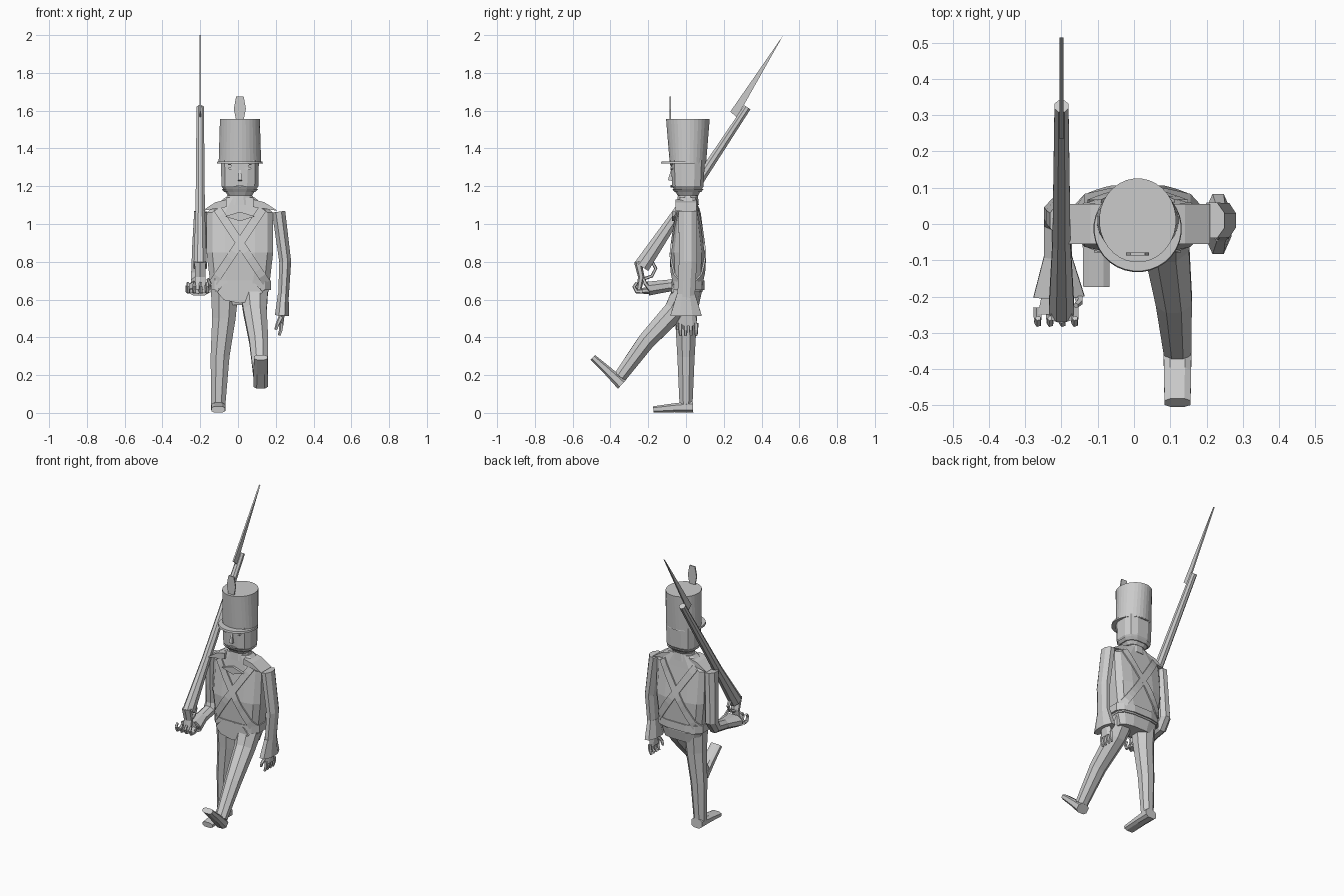
import bpy, bmesh, math
from mathutils import Vector
from mathutils.bvhtree import BVHTree

if "Cube" in bpy.data.objects:
    bpy.data.objects.remove(bpy.data.objects["Cube"], do_unlink=True)

tone = (.6, .6, .6, 1)
grey = bpy.data.materials.new("plain grey")
grey.use_nodes = True
grey.diffuse_color = tone
grey.node_tree.nodes["Principled BSDF"].inputs["Base Color"].default_value = tone

UP, SIDEWAYS, DEPTH = Vector((0, 0, 1)), Vector((1, 0, 0)), Vector((0, 1, 0))
MIDDLE = .01
MUSKET_X = -.2


def finish(name, bm):
    bmesh.ops.recalc_face_normals(bm, faces=bm.faces)
    mesh = bpy.data.meshes.new(name)
    bm.to_mesh(mesh)
    bm.free()
    mesh.materials.append(grey)
    obj = bpy.data.objects.new(name, mesh)
    bpy.context.scene.collection.objects.link(obj)
    return obj


def skin(name, rings, sides, power):
    """Join rings given as (centre, direction, half width, half depth)."""
    bm = bmesh.new()
    loops = []
    for centre, direction, wide, deep in rings:
        depth = direction.cross(SIDEWAYS).normalized()
        width = depth.cross(direction).normalized()
        loop = []
        for k in range(sides):
            angle = math.tau * (k + .5) / sides
            c, s = [math.copysign(abs(v) ** power, v) for v in (math.cos(angle), math.sin(angle))]
            loop.append(bm.verts.new(centre + width * c * wide + depth * s * deep))
        loops.append(loop)
    for lower, upper in zip(loops, loops[1:]):
        for k in range(sides):
            bm.faces.new((lower[k - 1], lower[k], upper[k], upper[k - 1]))
    bm.faces.new(loops[0])
    bm.faces.new(loops[-1])
    return finish(name, bm)


def taper(name, path, start, end, sides=8, power=1):
    """Limb along a path whose (half width, half depth) changes evenly."""
    path = [Vector(p) for p in path]
    last = len(path) - 1
    rings = []
    for i, centre in enumerate(path):
        direction = path[min(i + 1, last)] - path[max(i - 1, 0)]
        size = Vector(start).lerp(Vector(end), i / last)
        rings.append((centre, direction, size.x, size.y))
    return skin(name, rings, sides, power)


def stack(name, layers, sides=12, power=.7, y=MIDDLE):
    """Upright body from layers of (height, half width, half depth)."""
    return skin(name, [(Vector((MIDDLE, y, z)), UP, w, d) for z, w, d in layers], sides, power)


def plate(name, corners, direction, thick):
    """Flat outline given solid thickness along a direction."""
    bm = bmesh.new()
    face = bm.faces.new([bm.verts.new(Vector(c) - direction * thick / 2) for c in corners])
    made = bmesh.ops.extrude_face_region(bm, geom=[face])["geom"]
    verts = [g for g in made if isinstance(g, bmesh.types.BMVert)]
    bmesh.ops.translate(bm, vec=direction * thick, verts=verts)
    return finish(name, bm)


def lozenge(name, x, y, z, wide, tall, sides=4):
    """Small regular patch facing forward."""
    turns = [math.tau * k / sides for k in range(sides)]
    corners = [(x + wide * math.cos(a), y, z + tall * math.sin(a)) for a in turns]
    plate(name, corners, DEPTH, .016)


def fingers(side, knuckle, spread, bends):
    """Four curled fingers, each following the same bends."""
    for i in range(4):
        path = [Vector(knuckle) + spread * i]
        for bend in bends:
            path.append(path[-1] + Vector(bend))
        taper(f"{side}_finger_{i + 1}", path, (.013, .013), (.008, .008), sides=5)


# Coat, skirt, sash, neck and collar
coat = stack("coat", [(.64, .155, .08), (.85, .18, .09), (1.06, .18, .06), (1.14, .08, .05)], power=.6)
stack("coat_skirt", [(.57, .13, .06), (.66, .16, .08)])
stack("waist_sash", [(.65, .17, .09), (.7, .17, .09)])
lozenge("coat_front_flap", MIDDLE, -.07, .64, .12, .06, sides=8)
stack("neck", [(1.1, .06, .05), (1.2, .06, .05)], power=1)
stack("collar", [(1.1, .09, .06), (1.15, .07, .055)], power=1)
lozenge("front_neckcloth", MIDDLE, -.065, 1.04, .08, .025)

# Cross belts hug the coat, front and back
surface = BVHTree.FromObject(coat, bpy.context.evaluated_depsgraph_get())


def belt(name, lean, facing):
    top = Vector((MIDDLE + lean * .12, facing, 1.08))
    bottom = Vector((MIDDLE - lean * .14, facing, .69))
    edge = (bottom - top).cross(DEPTH).normalized() * .022
    bm = bmesh.new()
    rows = []
    steps = 12
    for i in range(steps + 1):
        row = []
        for offset in (-edge, edge):
            spot = top.lerp(bottom, i / steps) + offset
            hit = surface.ray_cast(spot, -DEPTH * facing)[0]
            row += [bm.verts.new(hit + DEPTH * facing * lift) for lift in (.009, -.009)]
        rows.append((row[0], row[1], row[3], row[2]))
    for upper, lower in zip(rows, rows[1:]):
        for k in range(4):
            bm.faces.new((upper[k - 1], upper[k], lower[k], lower[k - 1]))
    finish(name, bm)


for side, sign in (("right", -1), ("left", 1)):
    belt(side + "_front_belt", sign, -1)
    belt(side + "_back_belt", sign, 1)
    # Sloping shoulder wing
    slope = [(.07, 1.13), (.13, 1.115), (.2, 1.07), (.07, 1.09)]
    plate(side + "_shoulder_wing", [(MIDDLE + sign * x, 0, z) for x, z in slope], DEPTH, .11)
    # Eye and brow
    x = MIDDLE + sign * .042
    lozenge(side + "_eye", x, -.075, 1.295, .02, .009, sides=8)
    lozenge(side + "_brow", x, -.077, 1.315, .027, .005)

# Head, nose, mouth and chin strap
stack("head", [(1.15, .065, .055), (1.2, .1, .085), (1.34, .103, .092)])
taper("nose", [(MIDDLE, -.085, 1.23), (MIDDLE, -.075, 1.285)], (.016, .016), (.007, .007), sides=4)
lozenge("mouth", MIDDLE, -.075, 1.2, .035, .006)
stack("chin_strap", [(1.17, .085, .073), (1.186, .1, .085)])

# Tall hat, brim and plume
stack("hat_crown", [(1.325, .113, .097), (1.555, .106, .116)], sides=32, power=1)
stack("hat_brim", [(1.32, .122, .12), (1.332, .12, .117)], sides=32, power=1, y=-.013)
half = [(.02, 1.55), (.032, 1.61), (.02, 1.675)]
outline = half + [(-w, z) for w, z in reversed(half)]
plate("hat_plume", [(MIDDLE + w, -.083, z) for w, z in outline], DEPTH, .008)

# Standing and striding legs
thigh, ankle = (.08, .075), (.041, .037)
taper("right_leg", [(-.07, 0, .66), (-.075, 0, .5), (-.095, 0, .3), (-.105, 0, .04)], thigh, ankle)
taper("left_leg", [(.085, 0, .65), (.09, -.06, .54), (.11, -.21, .38), (.12, -.35, .19)], thigh, ankle)
for side, heel, tilt in (("right", (-.104, .037, 0), 0), ("left", (.12, -.363, .128), -47)):
    shoe = taper(side + "_shoe", [(0, 0, .032), (0, -.1, .027), (0, -.21, .018)],
                 (.041, .032), (.038, .018), power=.7)
    shoe.location = heel
    shoe.rotation_euler.x = math.radians(tilt)

# Hanging left arm with flared cuff and hand
taper("left_arm", [(.215, MIDDLE, 1.065), (.25, MIDDLE, .8), (.24, 0, .6)], (.038, .053), (.03, .05))
taper("left_cuff", [(.24, 0, .63), (.232, 0, .515)], (.031, .052), (.04, .09))
taper("left_palm", [(.232, MIDDLE, .54), (.227, MIDDLE, .46)], (.02, .04), (.014, .05), sides=6)
fingers("left", (.228, -.03, .475), DEPTH * .028, [(0, 0, -.035), (-.01, 0, -.03)])
taper("left_thumb", [(.228, -.02, .51), (.21, -.045, .47), (.2, -.045, .44)], (.013, .013), (.008, .008), sides=5)

# Bent right arm, cuff and hand carrying the musket
taper("right_arm", [(-.195, MIDDLE, 1.065), (-.205, .02, .88), (-.21, .03, .74),
                    (-.21, 0, .69), (-.21, -.11, .67)], (.04, .053), (.042, .034))
taper("right_cuff", [(-.21, -.09, .674), (-.207, -.2, .658)], (.042, .034), (.076, .04))
taper("right_palm", [(-.21, -.17, .65), (-.213, -.25, .645)], (.045, .02), (.06, .014), sides=6)
fingers("right", (-.265, -.23, .643), SIDEWAYS * .034, [(0, -.032, 0), (0, -.013, .025), (0, .015, .022)])
taper("right_thumb", [(-.155, -.19, .655), (-.15, -.215, .685), (-.16, -.225, .71)], (.013, .013), (.008, .008), sides=5)

# Musket stock and barrel, butt, trigger guard and bayonet


def on_musket(points):
    return [(MUSKET_X, y, z) for y, z in points]


taper("musket_stock", on_musket([(-.235, .775), (-.05, 1.05)]), (.038, .046), (.027, .031))
taper("musket_barrel", on_musket([(-.05, 1.05), (.325, 1.618)]), (.027, .031), (.021, .021))
taper("musket_butt", on_musket([(-.25, .65), (-.237, .72), (-.255, .8)]), (.03, .014), (.034, .02), sides=6)
taper("trigger_guard", on_musket([(-.185, .81), (-.16, .765), (-.18, .725), (-.235, .705)]),
      (.012, .009), (.012, .009), sides=5)
plate("bayonet", on_musket([(.235, 1.595), (.268, 1.565), (.315, 1.645), (.515, 2)]), SIDEWAYS, .01)
